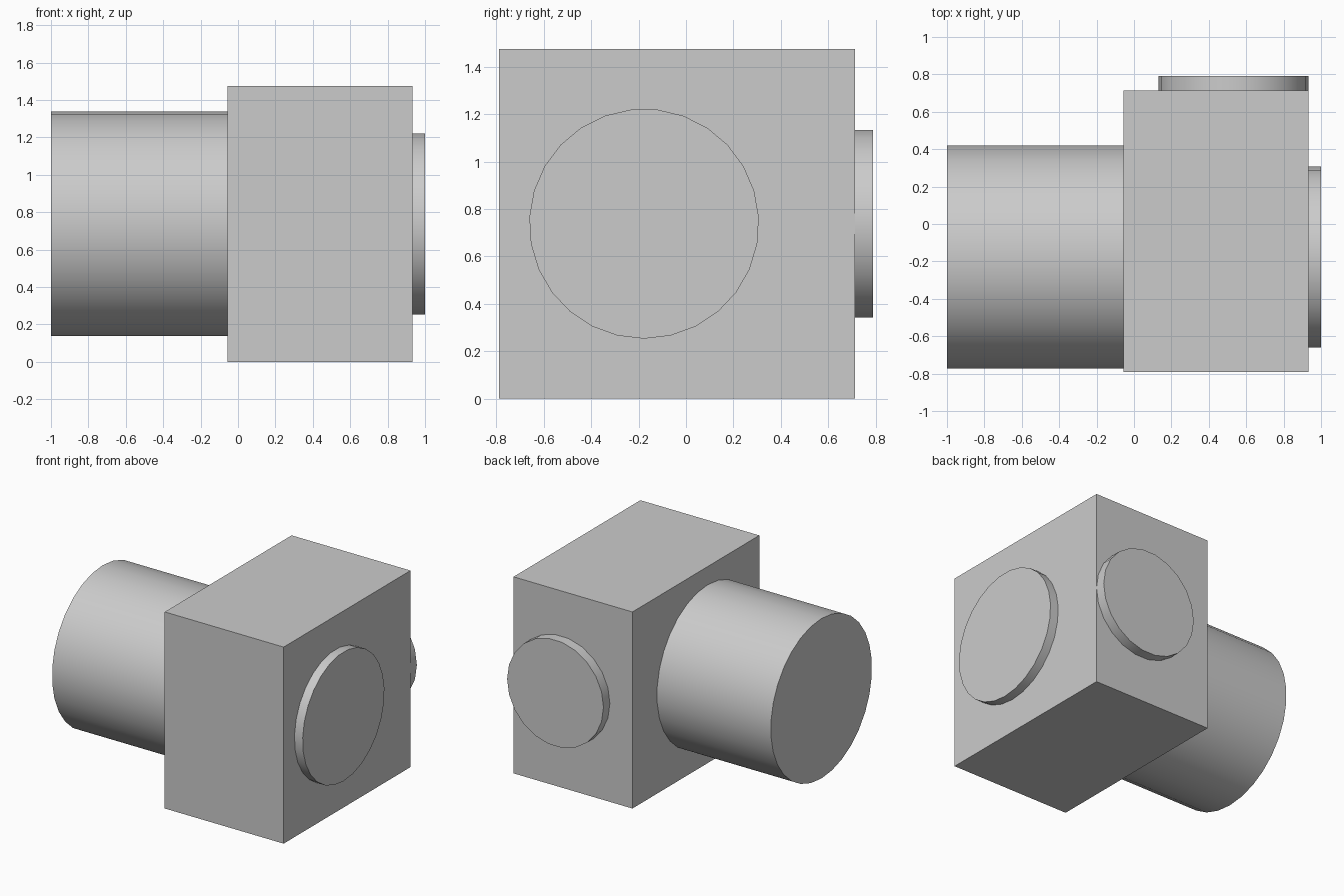
import bpy
from math import pi
from mathutils import Matrix

default = bpy.data.objects.get("Cube")
if default:
    bpy.data.objects.remove(default, do_unlink=True)

# Single flat colour
grey = bpy.data.materials.new("light grey")
grey.use_nodes = True
colour = (0.6, 0.6, 0.6, 1)
grey.diffuse_color = colour
grey.node_tree.nodes["Principled BSDF"].inputs["Base Color"].default_value = colour

CENTRE_Z = 0.738
AXIS_Y = -0.177
BOX_MIN = (-0.055, -0.79, 0)
BOX_MAX = (0.932, 0.714, 1.475)
EMBED = 0.01


def disc(name, axis, start, end, centre, radius, sides):
    """Smooth capped cylinder along x or y with a corner on a main axis."""
    bpy.ops.mesh.primitive_cylinder_add(vertices=sides, radius=radius, depth=end - start)
    obj = bpy.context.object
    obj.name = name
    # The primitive's first corner lies on +y; turn it to +x, then lay the cylinder down
    first = Matrix.Rotation(-pi / 2, 4, "Z")
    tilt = Matrix.Rotation(pi / 2, 4, "Y") if axis == "x" else Matrix.Rotation(-pi / 2, 4, "X")
    obj.data.transform(tilt @ first)
    middle = (start + end) / 2
    obj.location = (middle, centre, CENTRE_Z) if axis == "x" else (centre, middle, CENTRE_Z)
    obj.data.materials.append(grey)
    bpy.ops.object.shade_smooth_by_angle()
    return obj


# Main block
bpy.ops.mesh.primitive_cube_add(size=1)
block = bpy.context.object
block.name = "block"
block.data.transform(Matrix.Diagonal([b - a for a, b in zip(BOX_MIN, BOX_MAX)] + [1]))
block.location = [(a + b) / 2 for a, b in zip(BOX_MIN, BOX_MAX)]
block.data.materials.append(grey)

# Long barrel on the right, shallow discs on the left and back
disc("barrel", "x", -1, BOX_MIN[0] + EMBED, AXIS_Y, 0.6, 30)
disc("left_disc", "x", BOX_MAX[0] - EMBED, 1, AXIS_Y, 0.485, 27)
disc("back_disc", "y", BOX_MAX[1] - EMBED, 0.79, 0.532, 0.4, 22)
